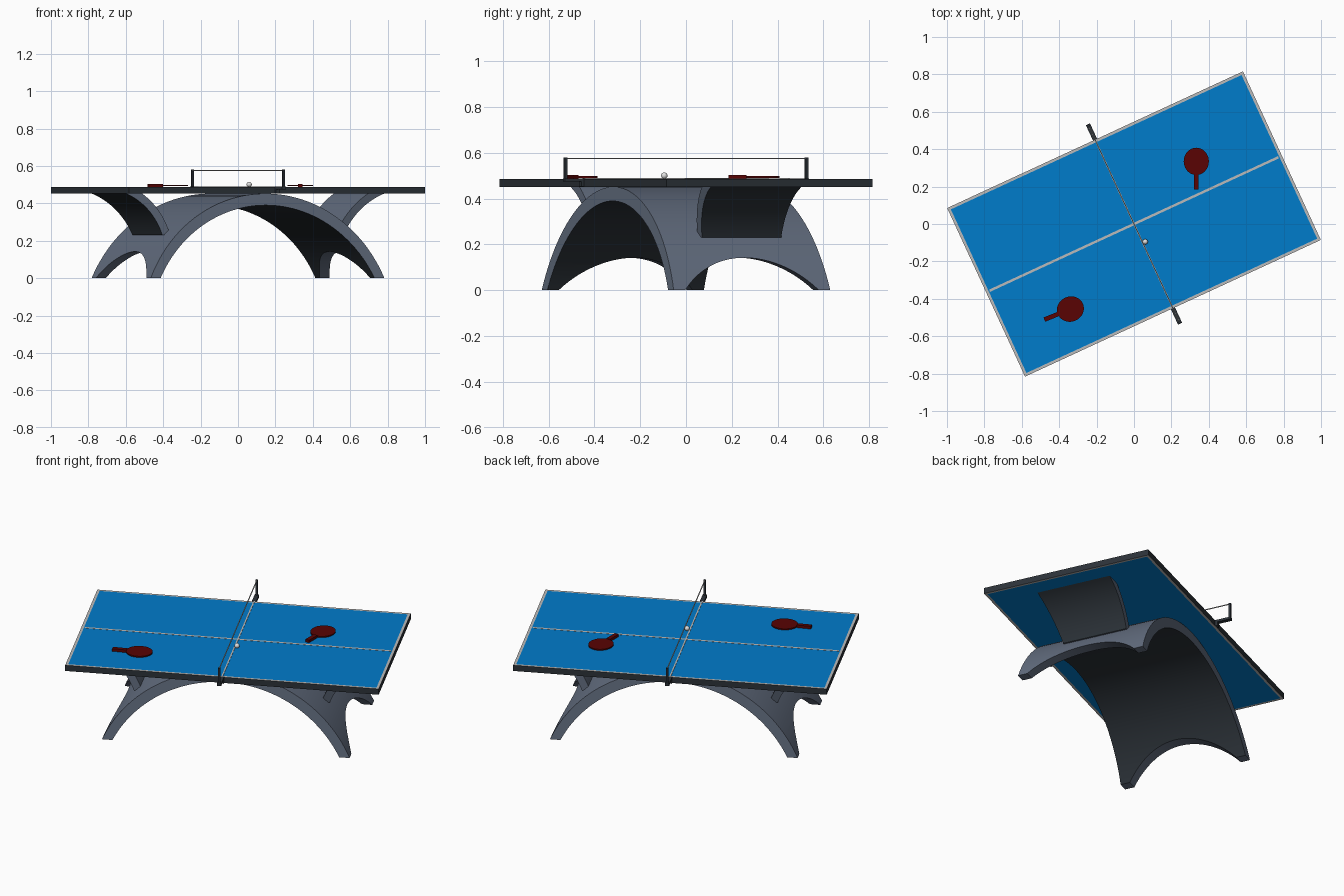
import bpy, bmesh
from math import sin, cos, asin, pi, atan2, radians
from mathutils import Matrix

if "Cube" in bpy.data.objects:
    bpy.data.objects.remove(bpy.data.objects["Cube"], do_unlink=True)

TURN = Matrix.Rotation(radians(24.8), 4, 'Z')   # the table stands turned
TOP, UNDER = 0.487, 0.452
LENGTH, WIDTH = 1.742, 0.993


def material(name, rgb):
    m = bpy.data.materials.new(name)
    m.use_nodes = True
    color = (*rgb, 1)
    m.diffuse_color = color
    m.node_tree.nodes["Principled BSDF"].inputs["Base Color"].default_value = color
    return m


BLUE = material("table blue", (0.0, 0.2, 0.6))
LINE = material("line grey", (0.5, 0.5, 0.5))
DARK = material("dark trim", (0.025, 0.032, 0.04))
STONE = material("slate grey", (0.125, 0.155, 0.215))
RED = material("paddle red", (0.1, 0.001, 0.001))
WHITE = material("ball white", (0.75, 0.75, 0.75))


def finish(bm, name, mats, matrix=TURN, smooth=False):
    bmesh.ops.recalc_face_normals(bm, faces=bm.faces)
    mesh = bpy.data.meshes.new(name)
    bm.to_mesh(mesh)
    bm.free()
    obj = bpy.data.objects.new(name, mesh)
    bpy.context.collection.objects.link(obj)
    obj.matrix_world = matrix
    for m in mats:
        mesh.materials.append(m)
    if smooth:
        smooth_object(obj)
    return obj


def smooth_object(obj):
    bpy.ops.object.select_all(action='DESELECT')
    obj.select_set(True)
    bpy.context.view_layer.objects.active = obj
    bpy.ops.object.shade_smooth_by_angle(angle=radians(35))


def box(name, size, center, mat, matrix=TURN):
    bm = bmesh.new()
    bmesh.ops.create_cube(bm, size=1, matrix=Matrix.Translation(center) @ Matrix.Diagonal((*size, 1)))
    return finish(bm, name, [mat], matrix)


def arc(cx, cz, r, a0, a1, n):
    return [(cx + r * cos(a0 + (a1 - a0) * i / n), cz + r * sin(a0 + (a1 - a0) * i / n))
            for i in range(n + 1)]


def rise_arc(half, height, n=48):
    """Arc over a span, from +half to -half on the ground."""
    r = (half * half + height * height) / (2 * height)
    a = atan2(r - height, half)
    return arc(0, height - r, r, a, pi - a, n)


def vault(name, outer, inner, low_edge, high_edge):
    """Curved slab between two profiles; the edges set its width at each height.
    The underside is dark."""
    bm = bmesh.new()
    rows = [[bm.verts.new((u, edge(z), z)) for u, z in line]
            for line, edge in ((outer, low_edge), (outer, high_edge),
                               (inner, high_edge), (inner, low_edge))]
    for k in range(4):
        a, b = rows[k], rows[(k + 1) % 4]
        for i in range(len(a) - 1):
            face = bm.faces.new((a[i], a[i + 1], b[i + 1], b[i]))
            face.material_index = 1 if k == 2 else 0
    for i in (0, -1):
        bm.faces.new([row[i] for row in rows])
    return finish(bm, name, [STONE, DARK])


# Main arch, a little wider at the feet, with a rounded opening through both ends
base = vault("base_arch", rise_arc(0.688, UNDER), rise_arc(0.63, 0.39),
             lambda z: 0.06 * z - 0.377, lambda z: 0.377 - 0.06 * z)
half, height = 0.322, 0.142
radius = (half ** 2 + height ** 2) / (2 * height)
bm = bmesh.new()
bmesh.ops.create_cone(bm, cap_ends=True, segments=128, radius1=radius, radius2=radius, depth=3,
                      matrix=Matrix.Translation((0, 0, height - radius)) @ Matrix.Rotation(pi / 2, 4, 'Y'))
cutter = finish(bm, "arch_cutter", [STONE])
cutter.hide_render = True
cut = base.modifiers.new("end opening", 'BOOLEAN')
cut.operation = 'DIFFERENCE'
cut.solver = 'EXACT'
cut.object = cutter
bpy.context.view_layer.update()
carved = bpy.data.meshes.new_from_object(base.evaluated_get(bpy.context.evaluated_depsgraph_get()))
base.modifiers.clear()
base.data = carved
bpy.data.objects.remove(cutter, do_unlink=True)
smooth_object(base)

# Flaring arms from the arch shoulders up to the table
ARM_U, ARM_Z, ARM_FOOT = 0.888, 0.111, 0.23


def arm_arc(r):
    return arc(ARM_U, ARM_Z, r, pi - asin((ARM_FOOT - ARM_Z) / r), pi - asin((UNDER - ARM_Z) / r), 20)


for side, turn in (("left", 0), ("right", pi)):
    arm = vault(side + "_arm", arm_arc(0.41), arm_arc(0.366),
                lambda z: -0.173 - 0.25 * (z - ARM_FOOT), lambda z: 0.208)
    arm.matrix_world = TURN @ Matrix.Rotation(turn, 4, 'Z')
    smooth_object(arm)

# Table slab: dark rim, pale border, blue playing faces above and below
bm = bmesh.new()
bmesh.ops.create_cube(bm, size=1, matrix=Matrix.Translation((0, 0, (TOP + UNDER) / 2))
                      @ Matrix.Diagonal((LENGTH, WIDTH, TOP - UNDER, 1)))
bm.normal_update()
flat = [f for f in bm.faces if abs(f.normal.z) > 0.5]
bmesh.ops.inset_individual(bm, faces=flat, thickness=0.021)
for f in bm.faces:
    if abs(f.normal.z) > 0.5:
        f.material_index = 2 if f in flat else 1
finish(bm, "table_top", [DARK, LINE, BLUE])
box("centre_line", (LENGTH - 0.04, 0.013, 0.002), (0, 0, TOP), LINE)

# Net frame: clamps, posts and tapes
for side, s in (("back", 1), ("front", -1)):
    box(side + "_net_clamp", (0.024, 0.092, 0.014), (0, s * 0.541, 0.482), DARK)
    box(side + "_clamp_foot", (0.024, 0.013, 0.036), (0, s * 0.503, 0.471), DARK)
    box(side + "_net_post", (0.012, 0.012, 0.098), (0, s * 0.58, 0.531), DARK)
box("net_top_tape", (0.005, 1.16, 0.004), (0, 0, 0.576), LINE)
box("net_bottom_tape", (0.008, WIDTH, 0.003), (0, 0, TOP + 0.001), LINE)


# Paddles: round blade and a thicker handle
def paddle(name, x, y, angle):
    place = Matrix.Translation((x, y, 0)) @ Matrix.Rotation(angle, 4, 'Z')
    bm = bmesh.new()
    bmesh.ops.create_cone(bm, cap_ends=True, segments=40, radius1=0.07, radius2=0.07, depth=0.007,
                          matrix=Matrix.Translation((0, 0, 0.495)) @ Matrix.Diagonal((1.04, 0.96, 1, 1)))
    finish(bm, name + "_blade", [RED], place)
    box(name + "_handle", (0.08, 0.024, 0.016), (0.11, 0, 0.495), RED, place)


paddle("front_paddle", -0.34, -0.455, pi + radians(22))
paddle("back_paddle", 0.333, 0.335, -pi / 2)

# Ball
bm = bmesh.new()
bmesh.ops.create_uvsphere(bm, u_segments=24, v_segments=16, radius=0.014)
finish(bm, "ball", [WHITE], Matrix.Translation((0.06, -0.095, TOP + 0.014)), True)
